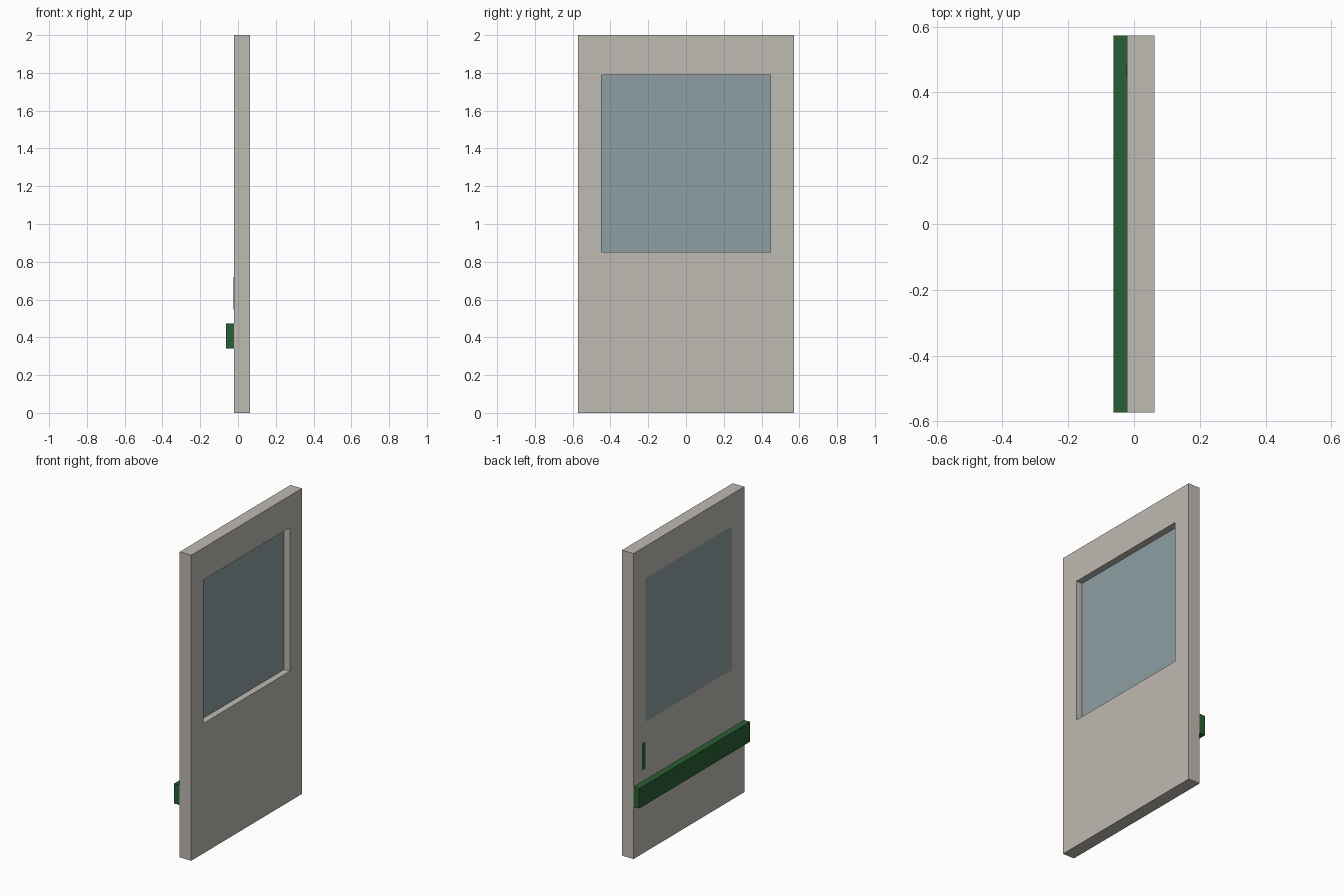
import bpy
import bmesh

default = bpy.data.objects.get("Cube")
if default:
    bpy.data.objects.remove(default, do_unlink=True)

# Main dimensions
INNER, FACE, OUTER = -0.0625, -0.021, 0.0625   # x of bar front, panel face, panel far side
HALF_Y, HEIGHT = 0.573, 2.0
WIN_Y, WIN_LOW, WIN_HIGH = 0.448, 0.851, 1.79


def material(name, rgb):
    mat = bpy.data.materials.new(name)
    mat.use_nodes = True
    colour = (*rgb, 1.0)
    mat.diffuse_color = colour
    mat.node_tree.nodes["Principled BSDF"].inputs["Base Color"].default_value = colour
    return mat


def finish(name, bm, mat):
    bmesh.ops.recalc_face_normals(bm, faces=bm.faces[:])
    mesh = bpy.data.meshes.new(name)
    bm.to_mesh(mesh)
    bm.free()
    mesh.materials.append(mat)
    obj = bpy.data.objects.new(name, mesh)
    bpy.context.collection.objects.link(obj)
    return obj


def box(name, mat, low, high):
    bm = bmesh.new()
    bmesh.ops.create_cube(bm, size=1)
    for v in bm.verts:
        v.co = [a if c < 0 else b for c, a, b in zip(v.co, low, high)]
    return finish(name, bm, mat)


def framed_panel(name, mat):
    """Flat panel with a rectangular opening, extruded through its thickness."""
    bm = bmesh.new()

    def rectangle(half, low, high):
        corners = [(-half, low), (half, low), (half, high), (-half, high)]
        return [bm.verts.new((FACE, y, z)) for y, z in corners]

    rim = rectangle(HALF_Y, 0, HEIGHT)
    hole = rectangle(WIN_Y, WIN_LOW, WIN_HIGH)
    for i in range(4):
        j = (i + 1) % 4
        bm.faces.new((rim[i], rim[j], hole[j], hole[i]))
    result = bmesh.ops.extrude_face_region(bm, geom=bm.faces[:], use_keep_orig=True)
    moved = [g for g in result["geom"] if isinstance(g, bmesh.types.BMVert)]
    bmesh.ops.translate(bm, verts=moved, vec=(OUTER - FACE, 0, 0))
    return finish(name, bm, mat)


stone = material("warm grey panel", (0.52, 0.495, 0.445))
glass = material("blue grey glass", (0.266, 0.342, 0.362))
green = material("dark green", (0.023, 0.114, 0.033))

# Door slab with window opening
framed_panel("door_panel", stone)

# Window pane, flush with the bar side and recessed on the other
box("window_pane", glass, (FACE, -WIN_Y, WIN_LOW), (0.02, WIN_Y, WIN_HIGH))

# Full-width push bar
box("push_bar", green, (INNER, -HALF_Y, 0.342), (FACE, HALF_Y, 0.472))

# Thin upright handle plate above the bar
box("handle_plate", green, (FACE - 0.002, 0.45, 0.548), (FACE, 0.487, 0.72))
